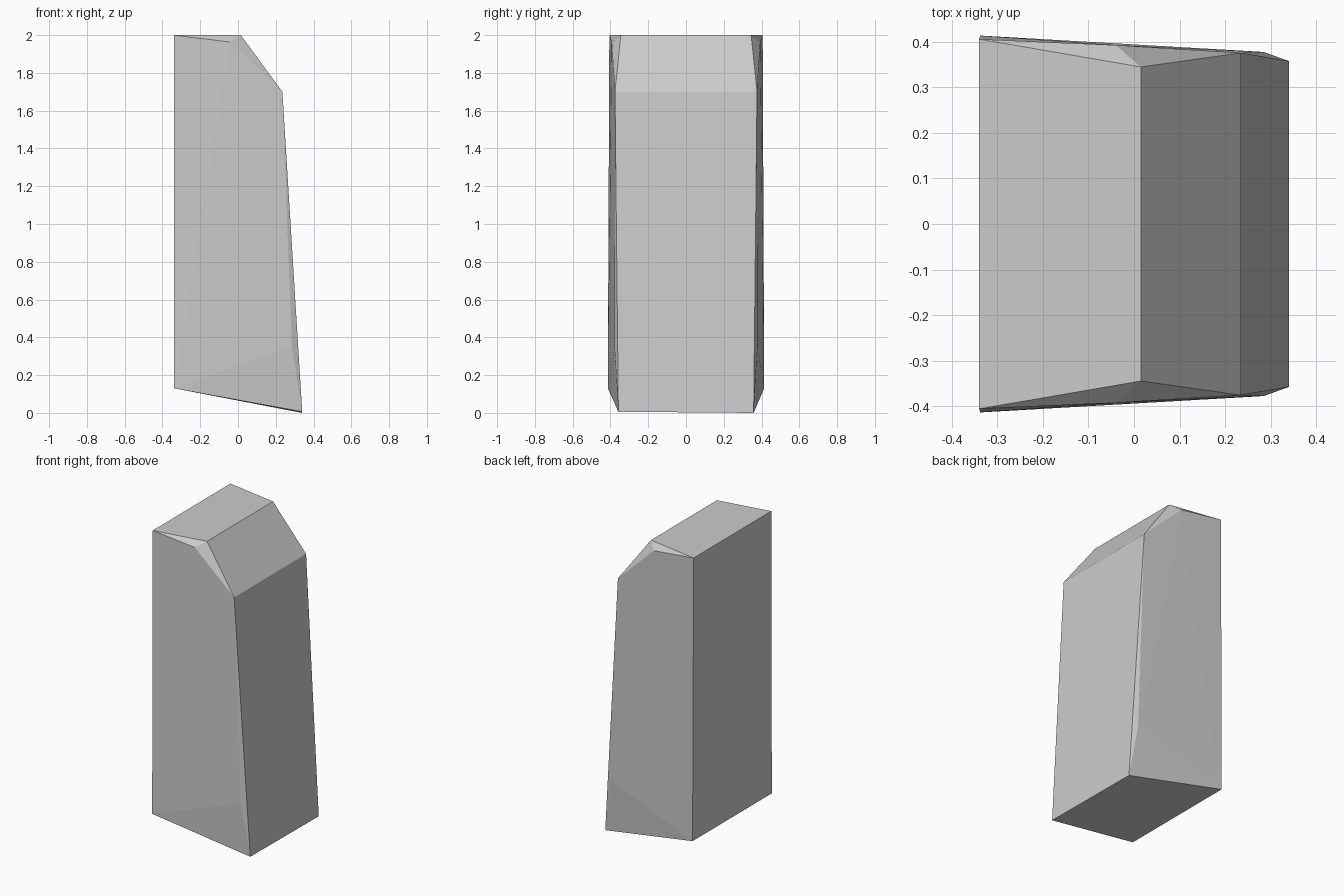
import bpy, bmesh

if "Cube" in bpy.data.objects:
    bpy.data.objects.remove(bpy.data.objects["Cube"])

# Stone corners for one side: x, half-width y, z (mirrored across y)
corners = [
    (-0.34, 0.406, 2.0),    # top back
    (0.015, 0.345, 2.0),    # top front
    (-0.04, 0.393, 1.963),  # chipped side corner
    (0.235, 0.376, 1.70),   # shoulder
    (0.285, 0.378, 0.35),   # lower side chip
    (0.34, 0.358, 0.003),   # bottom front
    (-0.338, 0.414, 0.13),  # bottom back
]

# Faceted block: convex hull of the mirrored corners
bm = bmesh.new()
for x, y, z in corners:
    for side in (-1, 1):
        bm.verts.new((x, y * side, z))
bm.verts.ensure_lookup_table()
# Slight tilt of the base: one bottom corner touches the ground
for v in bm.verts:
    if v.co.z < 0.01:
        v.co.z = 0.0 if v.co.y > 0 else 0.006
bmesh.ops.convex_hull(bm, input=bm.verts[:])
bmesh.ops.recalc_face_normals(bm, faces=bm.faces[:])

mesh = bpy.data.meshes.new("stone_block")
bm.to_mesh(mesh)
bm.free()
block = bpy.data.objects.new("stone_block", mesh)
bpy.context.collection.objects.link(block)
